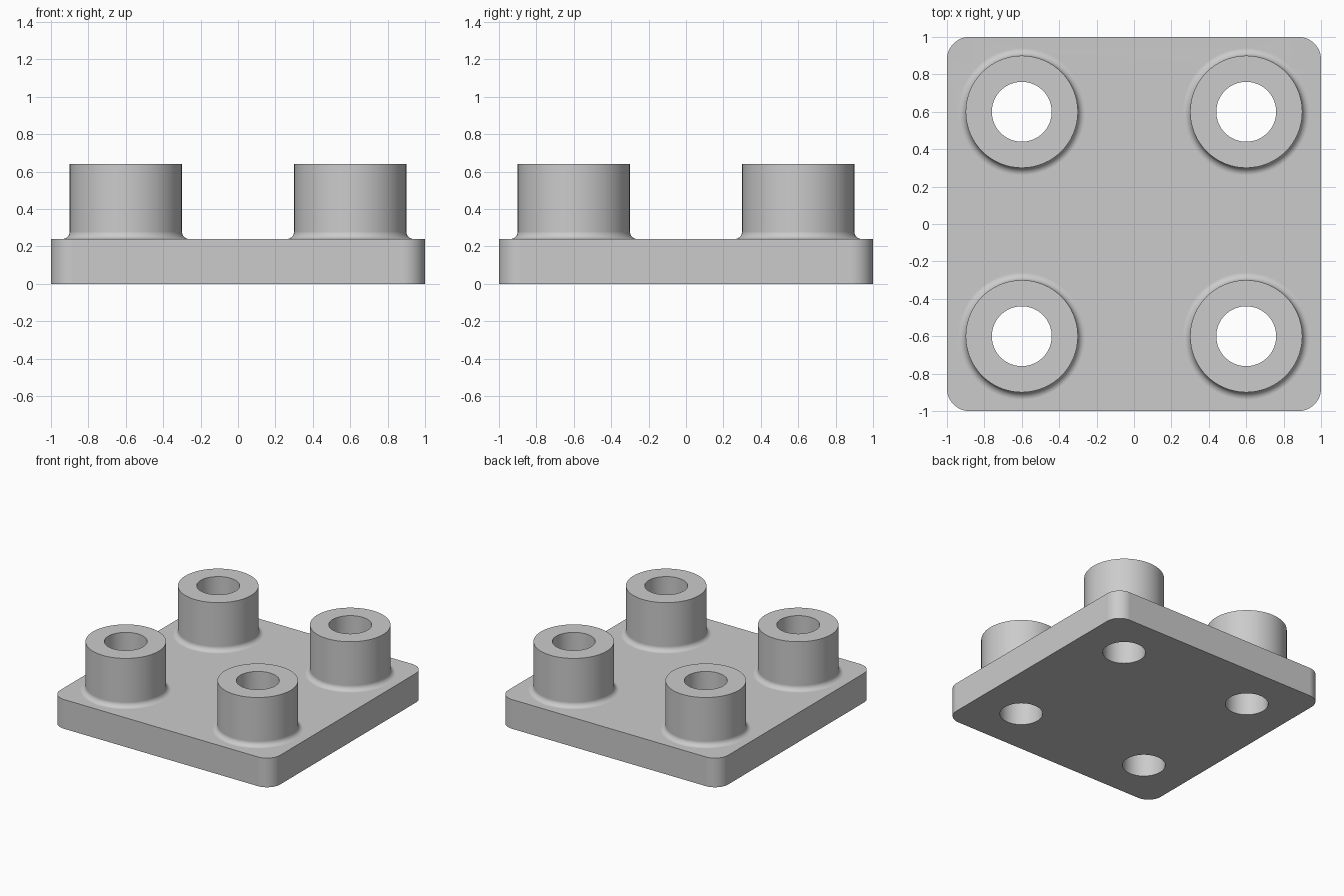
import bpy, bmesh
from math import cos, sin, pi

if "Cube" in bpy.data.objects:
    bpy.data.objects.remove(bpy.data.objects["Cube"])

SEG = 64            # sides of each boss
PLATE_H, TOP_H = 0.24, 0.64
BOSS_R, BORE_R, FILLET = 0.30, 0.16, 0.04
CORNER_R = 0.12

bm = bmesh.new()


def ring(points, z):
    return [bm.verts.new((x, y, z)) for x, y in points]


def circle(cx, cy, r, z):
    angles = [2 * pi * i / SEG for i in range(SEG)]
    return ring([(cx + r * cos(a), cy + r * sin(a)) for a in angles], z)


def bridge(a, b):
    n = len(a)
    for i in range(n):
        j = (i + 1) % n
        bm.faces.new((a[i], a[j], b[j], b[i]))


def fill(loops):
    # Flat face between an outline and its holes
    edges = [bm.edges.get((l[i - 1], l[i])) for l in loops for i in range(len(l))]
    bmesh.ops.triangle_fill(bm, edges=edges, use_beauty=True)


# Rounded square plate outline
outline = []
for k, (sx, sy) in enumerate([(1, 1), (-1, 1), (-1, -1), (1, -1)]):
    for i in range(13):
        a = pi / 2 * (k + i / 12)
        c = 1 - CORNER_R
        outline.append((sx * c + CORNER_R * cos(a), sy * c + CORNER_R * sin(a)))
bottom, top = ring(outline, 0), ring(outline, PLATE_H)
bridge(bottom, top)

# Boss profile: fillet, outer wall, rim, bore down to the underside
profile = []
for i in range(9):
    a = pi / 2 * i / 8
    profile.append((BOSS_R + FILLET * (1 - sin(a)), PLATE_H + FILLET * (1 - cos(a))))
profile += [(BOSS_R, TOP_H), (BORE_R, TOP_H), (BORE_R, 0)]

top_loops, bottom_loops = [top], [bottom]
for cx in (-0.6, 0.6):
    for cy in (-0.6, 0.6):
        rings = [circle(cx, cy, r, z) for r, z in profile]
        for a, b in zip(rings, rings[1:]):
            bridge(a, b)
        top_loops.append(rings[0])
        bottom_loops.append(rings[-1])

# Plate top and underside, pierced by the bosses
fill(top_loops)
fill(bottom_loops)
bmesh.ops.recalc_face_normals(bm, faces=bm.faces[:])

mesh = bpy.data.meshes.new("mounting_plate")
bm.to_mesh(mesh)
bm.free()
plate = bpy.data.objects.new("mounting_plate", mesh)
bpy.context.collection.objects.link(plate)

# Smooth walls and fillets, flat plate faces
bpy.context.view_layer.objects.active = plate
plate.select_set(True)
bpy.ops.object.shade_smooth_by_angle(angle=pi / 6)
weighted = plate.modifiers.new("flat_faces", 'WEIGHTED_NORMAL')
weighted.mode = 'FACE_AREA'
weighted.weight = 100
weighted.keep_sharp = True
